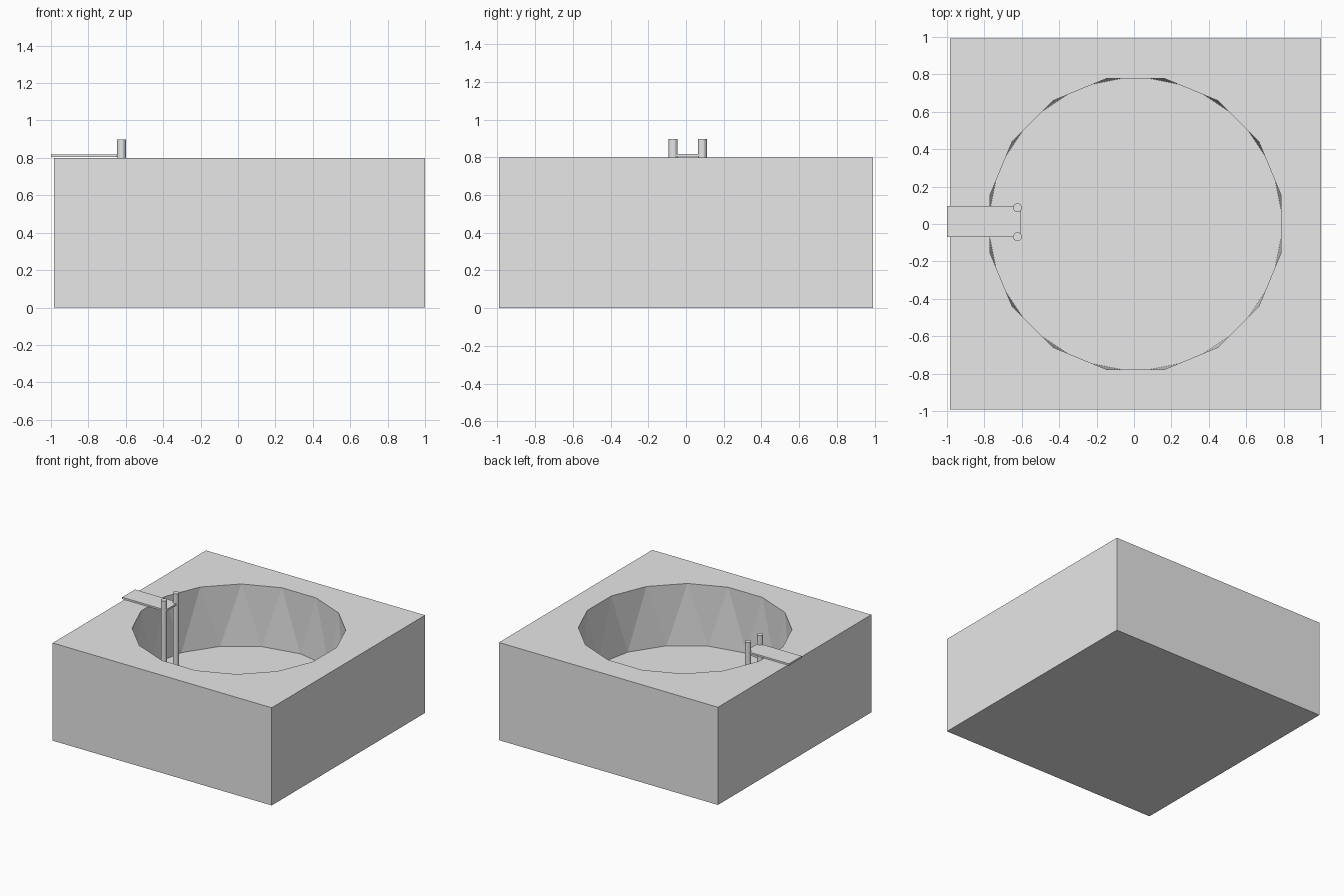
import bpy, bmesh, math

if "Cube" in bpy.data.objects:
    bpy.data.objects.remove(bpy.data.objects["Cube"])

grey = bpy.data.materials.new("plain grey")
grey.diffuse_color = (0.8, 0.8, 0.8, 1)
grey.use_nodes = True
grey.node_tree.nodes["Principled BSDF"].inputs["Base Color"].default_value = grey.diffuse_color

CX = 0.008            # block and basin centre
HALF = 0.992
TOP, FLOOR = 0.80, 0.295
SIDES, RADIUS = 16, 0.793


def finish(name, bm):
    mesh = bpy.data.meshes.new(name)
    bm.to_mesh(mesh)
    bm.free()
    mesh.materials.append(grey)
    ob = bpy.data.objects.new(name, mesh)
    bpy.context.collection.objects.link(ob)
    return ob


def ring(bm, z, offset):
    step = 2 * math.pi / SIDES
    return [bm.verts.new((CX + RADIUS * math.cos((i + offset) * step),
                          RADIUS * math.sin((i + offset) * step), z))
            for i in range(SIDES)]


# Block: box with a basin whose floor polygon is turned half a step from its rim
bm = bmesh.new()
corners = [(1, 1), (-1, 1), (-1, -1), (1, -1)]
low = [bm.verts.new((CX + x * HALF, y * HALF, 0)) for x, y in corners]
high = [bm.verts.new((CX + x * HALF, y * HALF, TOP)) for x, y in corners]
rim = ring(bm, TOP, 0.5)
base = ring(bm, FLOOR, 0)
bm.faces.new(low)
bm.faces.new(base)
for i in range(4):
    bm.faces.new((low[i], low[i - 1], high[i - 1], high[i]))
# Alternating triangles of the basin wall
for i in range(SIDES):
    j = (i + 1) % SIDES
    bm.faces.new((base[i], rim[i], base[j]))
    bm.faces.new((rim[i], rim[j], base[j]))
# Flat deck: a fan at each corner, joined along the block edges
q = SIDES // 4
for k in range(4):
    for i in range(q - 1):
        bm.faces.new((high[k], rim[k * q + i + 1], rim[k * q + i]))
    n = (k + 1) % 4
    a, b = rim[k * q + q - 1], rim[(n * q) % SIDES]
    bm.faces.new((high[k], high[n], b, a))
bmesh.ops.recalc_face_normals(bm, faces=bm.faces)
finish("basin_block", bm)

# Diving plank reaching over the rim
bm = bmesh.new()
bmesh.ops.create_cube(bm, size=1)
x0, x1, y0, y1, z0, z1 = -1.0, -0.607, -0.07, 0.096, 0.804, 0.818
for v in bm.verts:
    v.co = (x1 if v.co.x > 0 else x0, y1 if v.co.y > 0 else y0,
            z1 if v.co.z > 0 else z0)
finish("plank", bm)

# Two posts standing on the basin floor
for name, y in (("front_post", -0.068), ("back_post", 0.087)):
    bm = bmesh.new()
    height = 0.897 - FLOOR
    bmesh.ops.create_cone(bm, cap_ends=True, segments=16, radius1=0.024,
                          radius2=0.024, depth=height)
    bmesh.ops.translate(bm, verts=bm.verts, vec=(-0.623, y, FLOOR + height / 2))
    finish(name, bm)
